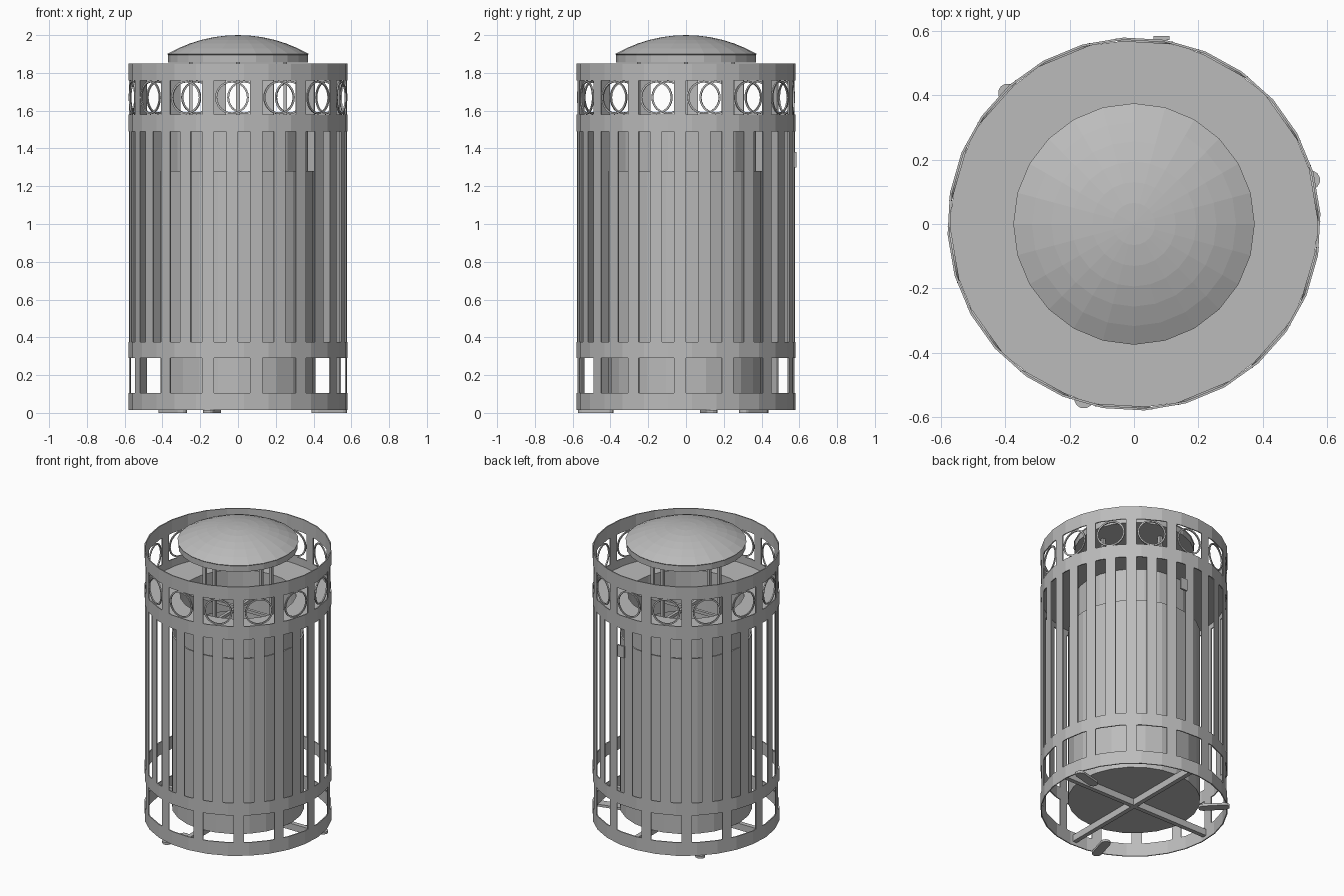
import bpy, bmesh, math
from mathutils import Matrix, Vector

if "Cube" in bpy.data.objects:
    bpy.data.objects.remove(bpy.data.objects["Cube"])

grey = bpy.data.materials.new("plain_grey")
grey.use_nodes = True
colour = (0.5, 0.5, 0.5, 1)
grey.diffuse_color = colour
grey.node_tree.nodes["Principled BSDF"].inputs["Base Color"].default_value = colour


def finish(name, bm, thickness=0):
    bmesh.ops.recalc_face_normals(bm, faces=bm.faces)
    mesh = bpy.data.meshes.new(name)
    bm.to_mesh(mesh)
    bm.free()
    ob = bpy.data.objects.new(name, mesh)
    bpy.context.collection.objects.link(ob)
    mesh.materials.append(grey)
    if thickness:
        mod = ob.modifiers.new("wall", "SOLIDIFY")
        mod.thickness = thickness
    return ob


def lathe(name, profile, sides=24):
    """Spin a (radius, height) outline about z."""
    bm = bmesh.new()
    verts = [bm.verts.new((r, 0, z)) for r, z in profile]
    edges = [bm.edges.new(pair) for pair in zip(verts, verts[1:])]
    bmesh.ops.spin(bm, geom=verts + edges, axis=(0, 0, 1), cent=(0, 0, 0),
                   angle=math.tau, steps=sides)
    bmesh.ops.remove_doubles(bm, verts=bm.verts, dist=0.0005)
    return finish(name, bm)


def box(name, centre, size, turn=0):
    bm = bmesh.new()
    bmesh.ops.create_cube(bm, size=1, matrix=Matrix.Rotation(turn, 4, "Z")
                          @ Matrix.Translation(centre)
                          @ Matrix.Diagonal((*size, 1)))
    return finish(name, bm)


# Cage: a faceted sheet with slat gaps and two rows of windows left open
SLATS, RADIUS = 28, 0.58
STEP = math.tau / SLATS
START = math.radians(-93.2)      # middle of a window
APOTHEM = RADIUS * math.cos(STEP / 2)


def cage_point(column, z):
    offset = ((column + 1) % 4 - 1) / 4 * STEP
    r = APOTHEM / math.cos(offset)
    a = START + column * STEP / 4
    return r * math.cos(a), r * math.sin(a), z


levels = [0.015, 0.105, 0.29, 0.375, 1.49, 1.58, 1.76, 1.85]
bm = bmesh.new()
count = SLATS * 4
grid = [[bm.verts.new(cage_point(c, z)) for c in range(count)] for z in levels]
for row in range(len(levels) - 1):
    for c in range(count):
        slat = c % 4 in (0, 3)
        post = c % 8 in (3, 4)
        if row in (1, 5) and not post or row == 3 and not slat:
            continue
        d = (c + 1) % count
        bm.faces.new((grid[row][c], grid[row][d], grid[row + 1][d], grid[row + 1][c]))
for v in [v for v in bm.verts if not v.link_faces]:
    bm.verts.remove(v)
finish("cage", bm, 0.007)

# Rings set in the upper windows
for i in range(SLATS // 2):
    a = START + i * 2 * STEP
    ring = lathe(f"window_ring_{i + 1}", [(0.079, -0.004), (0.089, -0.004), (0.089, 0.004),
                                          (0.079, 0.004), (0.079, -0.004)])
    ring.matrix_world = (Matrix.Translation((0.568 * math.cos(a), 0.568 * math.sin(a), 1.67))
                         @ Vector((math.cos(a), math.sin(a), 0)).to_track_quat("Z", "Y").to_matrix().to_4x4())

# Inner can, with a collar and shelf above it
lathe("can", [(0, 0.085), (0.41, 0.085), (0.41, 1.28), (0.4, 1.28), (0.4, 0.095), (0, 0.095)])
lathe("shelf_and_collar", [(0.573, 1.53), (0.36, 1.53), (0.36, 1.25), (0.37, 1.25),
                           (0.37, 1.522), (0.573, 1.522), (0.573, 1.53)])

# Domed lid
R = 0.753
dome = [(R * math.sin(t), 2 - R + R * math.cos(t))
        for t in [math.asin(0.375 / R) * k / 6 for k in range(7)]]
lathe("lid", dome + [(0.37, 1.895), (0.37, 1.855), (0, 1.855)])

# Lid posts on a cross brace, and floor bars
for k in range(4):
    box(f"lid_post_{k + 1}", (0.25, 0, 1.65), (0.02, 0.02, 0.43), k * math.pi / 2)
for k in range(2):
    box(f"lid_brace_{k + 1}", (0, 0, 1.44), (0.73, 0.02, 0.02), k * math.pi / 2)
    box(f"floor_bar_{k + 1}", (0, 0, 0.06), (1.14, 0.03, 0.045), k * math.pi / 2)

# Rounded feet
for k, degrees in enumerate((14, 134, 254)):
    bm = bmesh.new()
    outline = []
    for centre, first in ((0.565, -90), (0.43, 90)):
        for j in range(7):
            t = math.radians(first + j * 30)
            outline.append(bm.verts.new((centre + 0.03 * math.cos(t), 0.03 * math.sin(t), 0)))
    face = bm.faces.new(outline)
    top = bmesh.ops.extrude_face_region(bm, geom=[face])["geom"]
    bmesh.ops.translate(bm, vec=(0, 0, 0.016),
                        verts=[v for v in top if isinstance(v, bmesh.types.BMVert)])
    bmesh.ops.rotate(bm, verts=bm.verts, matrix=Matrix.Rotation(math.radians(degrees), 3, "Z"))
    finish(f"foot_{k + 1}", bm)

# Latch at the back
box("latch", (0.085, 0.578, 1.34), (0.05, 0.012, 0.08))
